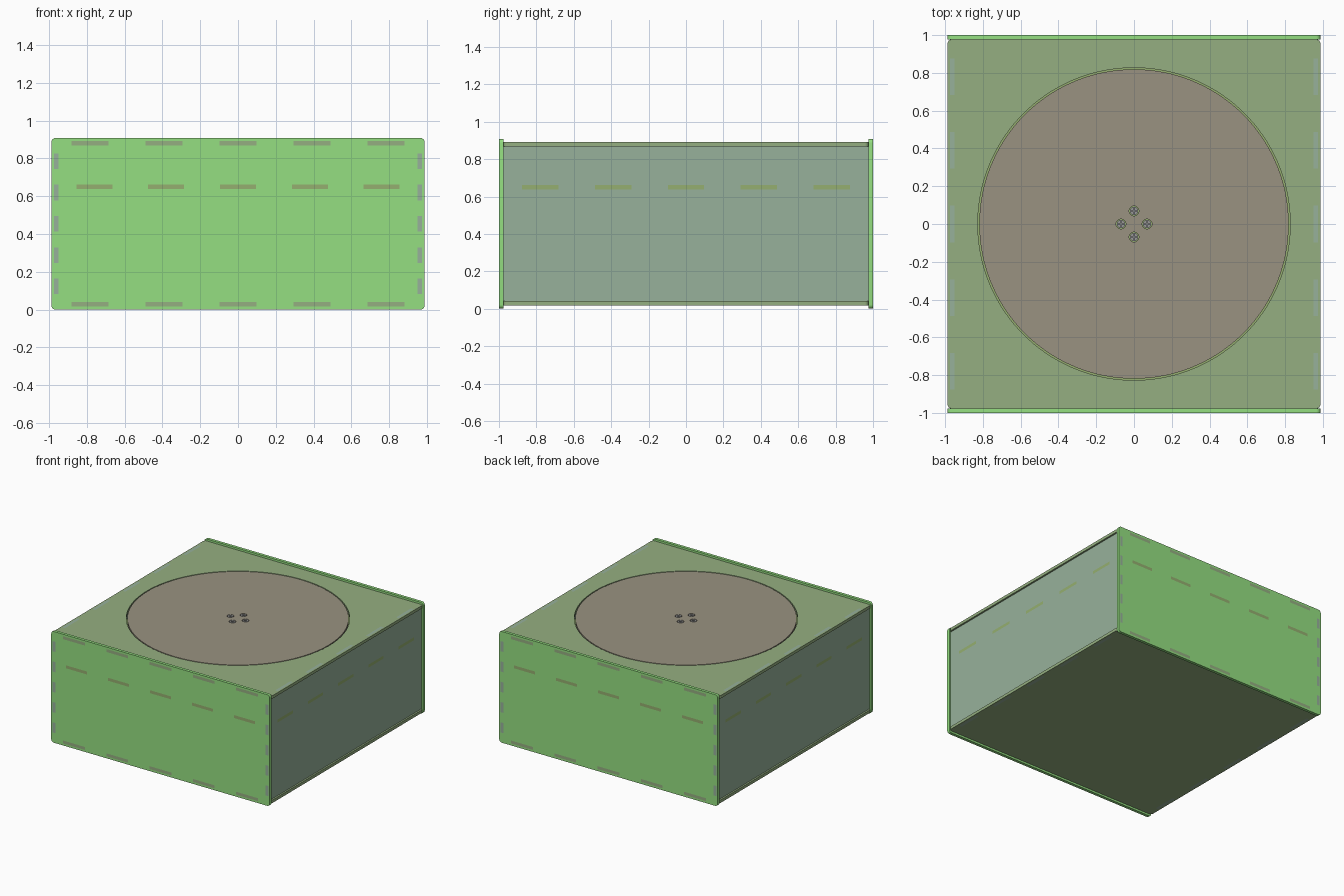
import bpy
import math
from mathutils import Matrix, Vector

if "Cube" in bpy.data.objects:
    bpy.data.objects.remove(bpy.data.objects["Cube"])

T = 0.024                      # sheet thickness
H = 0.908                      # overall height
HX, HY = 0.987, 0.976          # half sizes of top and bottom sheets
SX = 0.9615                    # side sheet centre
Z_TOP, Z_BOT, Z_SHELF = 0.880, 0.028, 0.649
PX, PY, PZ, PS = 1.955, 1.95, 0.828, 1.90   # finger joint lengths


def material(name, rgb):
    m = bpy.data.materials.new(name)
    m.diffuse_color = (*rgb, 1)
    m.use_nodes = True
    m.node_tree.nodes["Principled BSDF"].inputs["Base Color"].default_value = m.diffuse_color
    return m


GREEN = material("green", (0.30, 0.74, 0.22))
SAGE = material("sage", (0.30, 0.43, 0.22))
TAUPE = material("taupe", (0.32, 0.29, 0.22))
TEAL = material("teal", (0.31, 0.44, 0.33))
OLIVE = material("olive", (0.30, 0.43, 0.16))
STEEL = material("steel", (0.32, 0.32, 0.32))


def centres(length):
    return [(i - 2) * length / 5 for i in range(5)]


def outline(a, b, r=0.0, tabs_u=0, tabs_v=0):
    """Rounded rectangle with fingers on the +-u and +-v edges."""
    pts = []
    for k in range(4):
        n = Vector((math.cos(k * math.pi / 2), math.sin(k * math.pi / 2)))
        d = Vector((-n.y, n.x))
        dist, half, length = (a, b, tabs_u) if k % 2 == 0 else (b, a, tabs_v)
        if length:
            w = length / 20
            for c in centres(length):
                for s, o in ((-w, 0), (-w, T), (w, T), (w, 0)):
                    pts.append(n * (dist + o) + d * (c + s))
        steps = 6 if r else 0
        for i in range(steps + 1):
            t = i / max(steps, 1) * math.pi / 2
            pts.append(n * (dist - r + r * math.cos(t)) + d * (half - r + r * math.sin(t)))
    return [(p.x, p.y) for p in pts]


def rect(cu, cv, w, h):
    return [(cu + x * w / 2, cv + y * h / 2) for x, y in ((-1, -1), (1, -1), (1, 1), (-1, 1))]


def slots_u(v, length):
    return [rect(c, v, length / 10, T) for c in centres(length)]


def slots_v(u, length):
    return [rect(u, c, T, length / 10) for c in centres(length)]


def circle(r, n=96, cu=0, cv=0):
    return [(cu + r * math.cos(2 * math.pi * i / n), cv + r * math.sin(2 * math.pi * i / n))
            for i in range(n)]


def sheet(name, loops, mat, u, v, pos, thick=T):
    """Extruded flat sheet; loops after the first are holes."""
    cu = bpy.data.curves.new(name, 'CURVE')
    cu.dimensions, cu.fill_mode, cu.extrude = '2D', 'BOTH', thick / 2
    for loop in loops:
        sp = cu.splines.new('POLY')
        sp.points.add(len(loop) - 1)
        for p, (x, y) in zip(sp.points, loop):
            p.co = (x, y, 0, 1)
        sp.use_cyclic_u = True
    ob = bpy.data.objects.new(name, cu)
    bpy.context.collection.objects.link(ob)
    u, v = Vector(u), Vector(v)
    ob.matrix_world = Matrix.Translation(pos) @ Matrix((u, v, u.cross(v))).transposed().to_4x4()
    cu.materials.append(mat)
    bpy.ops.object.select_all(action='DESELECT')
    ob.select_set(True)
    bpy.context.view_layer.objects.active = ob
    bpy.ops.object.convert(target='MESH')
    bpy.ops.object.shade_smooth_by_angle(angle=math.radians(30))
    return ob


X, Y, Z = (1, 0, 0), (0, 1, 0), (0, 0, 1)

# front and back sheets with slots for every finger
mid = H / 2
face = [outline(HX, mid, 0.022)]
face += slots_u(Z_TOP - mid, PX) + slots_u(Z_BOT - mid, PX) + slots_u(Z_SHELF - mid, PS)
face += slots_v(SX, PZ) + slots_v(-SX, PZ)
for name, s in (("front_panel", -1), ("back_panel", 1)):
    sheet(name, face, GREEN, X, Z, (0, s * (1 - T / 2), mid))

# left and right sheets
side_half = (Z_TOP - Z_BOT - T) / 2
side = [outline(HY, side_half, 0, PZ, PY)] + slots_u(Z_SHELF - mid, PY)
for name, s in (("left_panel", -1), ("right_panel", 1)):
    sheet(name, side, TEAL, Y, Z, (s * SX, 0, mid))

# bottom, shelf and top sheets
lid = [outline(HX, HY, 0.02, 0, PX)] + slots_v(SX, PY) + slots_v(-SX, PY)
sheet("bottom_panel", lid, SAGE, X, Y, (0, 0, Z_BOT))
sheet("inner_shelf", [outline(SX - T / 2, HY, 0, PY, PS)], OLIVE, X, Y, (0, 0, Z_SHELF))
sheet("top_panel", lid + [circle(0.827, 128)], SAGE, X, Y, (0, 0, Z_TOP))

# turntable disc with four screw holes
spots = [(0.069 * math.cos(k * math.pi / 2), 0.069 * math.sin(k * math.pi / 2)) for k in range(4)]
sheet("turntable_disc", [circle(0.819, 128)] + [circle(0.026, 32, x, y) for x, y in spots],
      TAUPE, X, Y, (0, 0, Z_TOP))

# cross-head screws
a, b = 0.003, 0.013
cross = [(b, -a), (b, a), (a, a), (a, b), (-a, b), (-a, a),
         (-b, a), (-b, -a), (-a, -a), (-a, -b), (a, -b), (a, -a)]
for i, (x, y) in enumerate(spots):
    sheet(f"screw_head_{i + 1}", [circle(0.022, 32), cross], STEEL, X, Y,
          (x, y, Z_TOP + T / 2 - 0.004), 0.008)
    sheet(f"screw_shank_{i + 1}", [circle(0.022, 32)], STEEL, X, Y,
          (x, y, Z_TOP - 0.018), 0.044)
